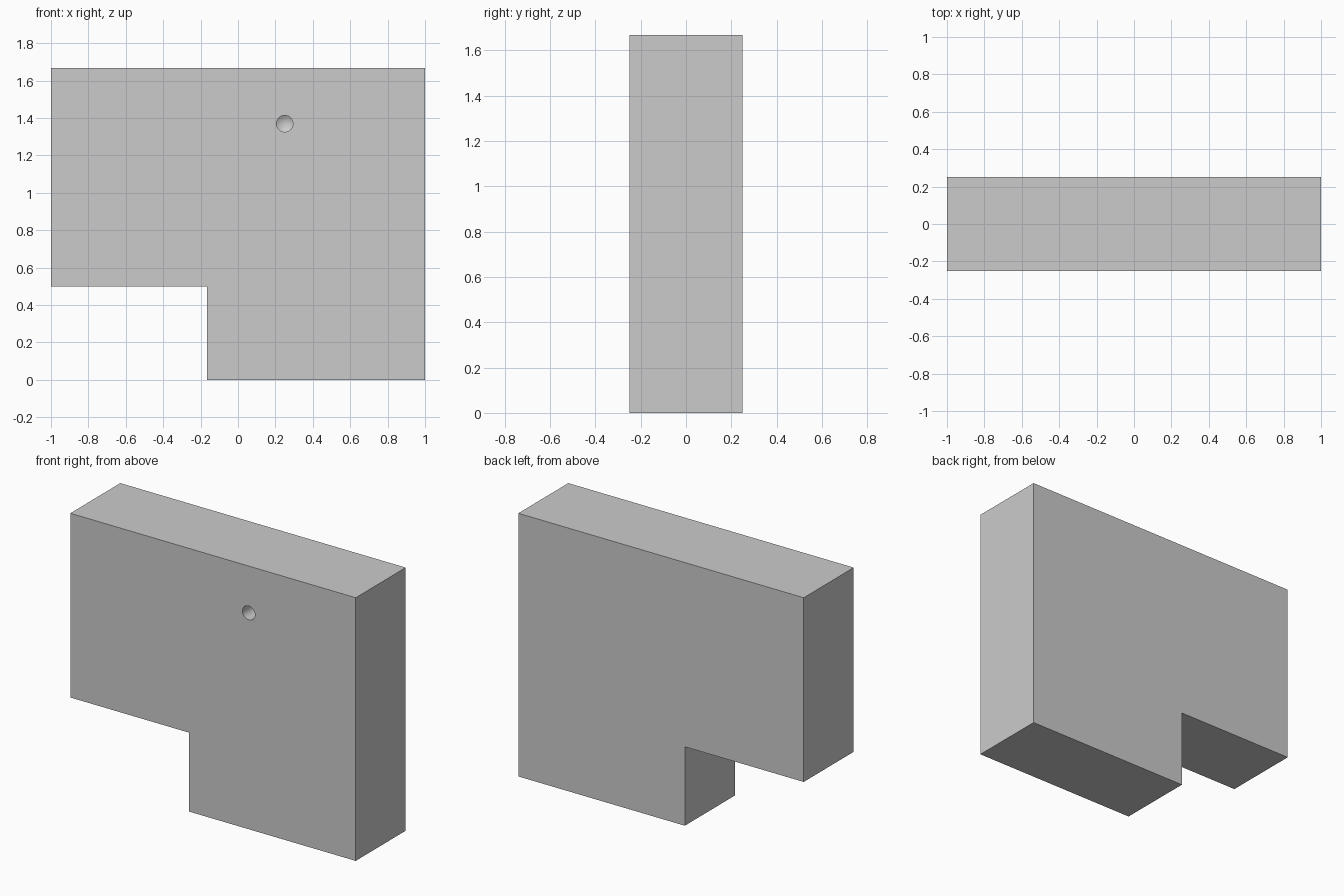
import bpy, bmesh, math
from mathutils import Matrix

if "Cube" in bpy.data.objects:
    bpy.data.objects.remove(bpy.data.objects["Cube"])

W, D, H = 2.0, 0.5, 1.667
STEP_X, STEP_Z = -0.167, 0.5
HOLE_X, HOLE_Z, HOLE_R = 0.25, 1.37, 0.044
HOLE_DEPTH, TIP = 0.12, 0.03


def make_object(name, bm):
    bmesh.ops.recalc_face_normals(bm, faces=bm.faces)
    mesh = bpy.data.meshes.new(name)
    bm.to_mesh(mesh)
    bm.free()
    obj = bpy.data.objects.new(name, mesh)
    bpy.context.collection.objects.link(obj)
    return obj


# Stepped block: side profile pushed back along y
bm = bmesh.new()
profile = [(STEP_X, 0), (W / 2, 0), (W / 2, H), (-W / 2, H),
           (-W / 2, STEP_Z), (STEP_X, STEP_Z)]
face = bm.faces.new([bm.verts.new((x, -D / 2, z)) for x, z in profile])
ext = bmesh.ops.extrude_face_region(bm, geom=[face])
moved = [v for v in ext["geom"] if isinstance(v, bmesh.types.BMVert)]
bmesh.ops.translate(bm, verts=moved, vec=(0, D, 0))
block = make_object("stepped_block", bm)

# Drill cutter: cylinder with a pointed end, entering from the front
bm = bmesh.new()
n = 32
rings = []
for depth in (-0.05, HOLE_DEPTH):
    rings.append([bm.verts.new((HOLE_X + HOLE_R * math.cos(2 * math.pi * i / n),
                                -D / 2 + depth,
                                HOLE_Z + HOLE_R * math.sin(2 * math.pi * i / n)))
                  for i in range(n)])
tip = bm.verts.new((HOLE_X, -D / 2 + HOLE_DEPTH + TIP, HOLE_Z))
bm.faces.new(rings[0])
for i in range(n):
    j = (i + 1) % n
    bm.faces.new((rings[0][i], rings[0][j], rings[1][j], rings[1][i]))
    bm.faces.new((rings[1][i], rings[1][j], tip))
cutter = make_object("hole_cutter", bm)
cutter.hide_render = True
cutter.display_type = 'WIRE'

# Cut the blind hole, then remove the helper
mod = block.modifiers.new("hole", 'BOOLEAN')
mod.operation = 'DIFFERENCE'
mod.solver = 'EXACT'
mod.object = cutter
bpy.context.view_layer.objects.active = block
block.select_set(True)
bpy.ops.object.modifier_apply(modifier=mod.name)
bpy.data.objects.remove(cutter, do_unlink=True)
bpy.ops.object.shade_smooth_by_angle(angle=math.radians(30))
